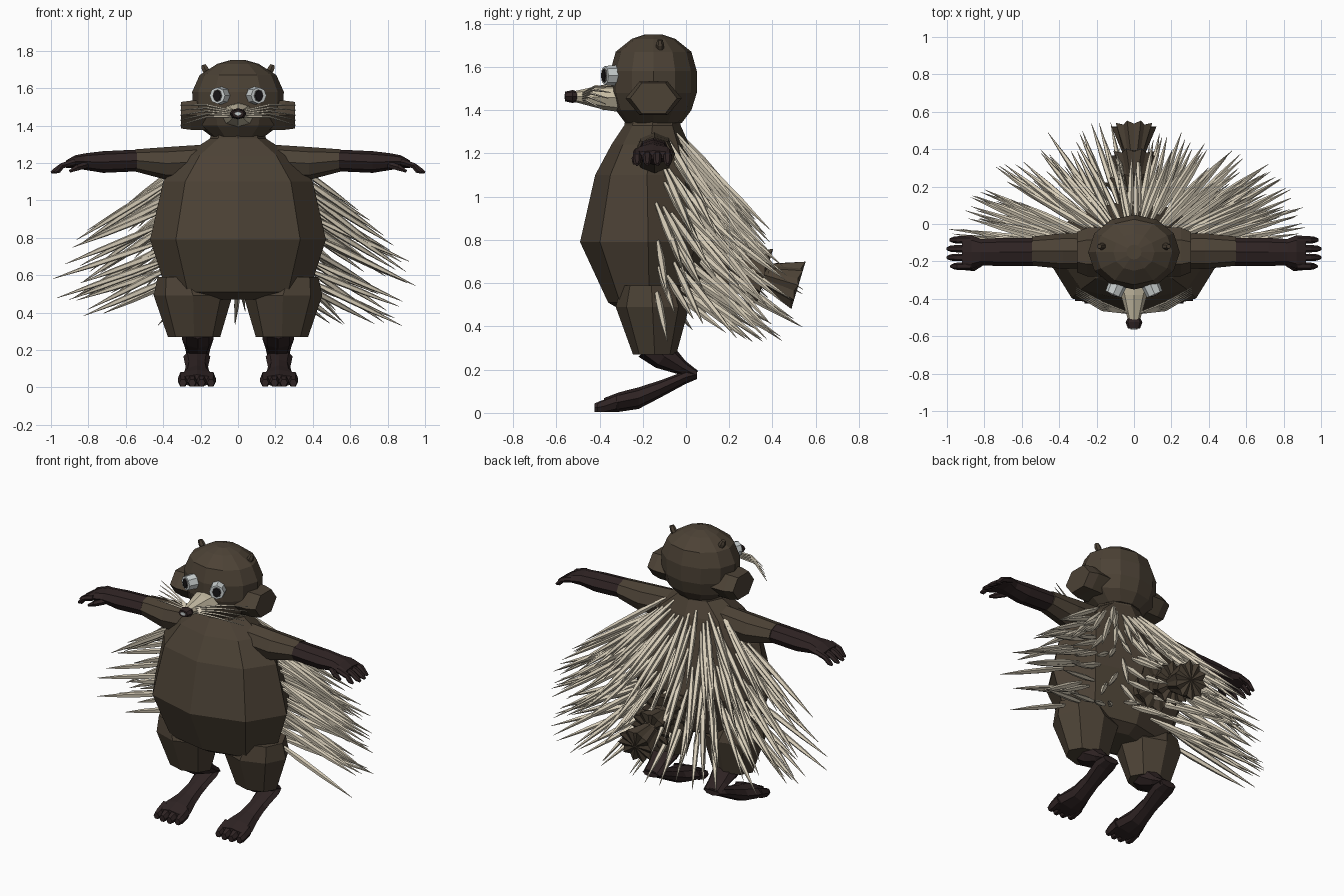
import bpy, bmesh, math, random
from mathutils import Vector

random.seed(4)
cube = bpy.data.objects.get("Cube")
if cube:
    bpy.data.objects.remove(cube, do_unlink=True)


def material(name, rgb):
    mat = bpy.data.materials.new(name)
    mat.use_nodes = True
    mat.diffuse_color = (*rgb, 1)
    mat.node_tree.nodes["Principled BSDF"].inputs["Base Color"].default_value = (*rgb, 1)
    return mat


BROWN = material("fur brown", (0.072, 0.054, 0.036))
DARK = material("dark skin", (0.028, 0.017, 0.017))
QUILL = material("quill cream", (0.68, 0.61, 0.48))
MUZZLE = material("muzzle cream", (0.55, 0.49, 0.36))
WHITE = material("eye white", (0.60, 0.64, 0.64))
GREY = material("iris grey", (0.16, 0.15, 0.15))
BLACK = material("pupil black", (0.008, 0.007, 0.008))
X, Y, Z = Vector((1, 0, 0)), Vector((0, 1, 0)), Vector((0, 0, 1))


def add_loft(bm, stations, sides, ref, axis=None):
    """Skin rings; each station is (centre, radius along ref, radius across)."""
    centres = [Vector(s[0]) for s in stations]
    rings = []
    for i, (_, ra, rb) in enumerate(stations):
        t = axis or (centres[min(i + 1, len(centres) - 1)] - centres[max(i - 1, 0)])
        v = t.cross(ref).normalized()
        u = v.cross(t).normalized()
        ring = []
        for k in range(sides):
            a = math.tau * k / sides
            ring.append(bm.verts.new(centres[i] + u * ra * math.cos(a) + v * rb * math.sin(a)))
        rings.append(ring)
    for a, b in zip(rings, rings[1:]):
        for k in range(sides):
            j = (k + 1) % sides
            bm.faces.new((a[k], a[j], b[j], b[k]))
    bm.faces.new(rings[0])
    bm.faces.new(rings[-1])


def finish(name, bm, mat):
    bmesh.ops.recalc_face_normals(bm, faces=bm.faces)
    mesh = bpy.data.meshes.new(name)
    bm.to_mesh(mesh)
    bm.free()
    mesh.materials.append(mat)
    bpy.context.collection.objects.link(bpy.data.objects.new(name, mesh))


def loft(name, mat, stations, sides=8, ref=X, axis=None):
    bm = bmesh.new()
    add_loft(bm, stations, sides, ref, axis)
    finish(name, bm, mat)


# Torso: height, centre y, half width, half depth
TORSO = [(0.47, -0.17, 0.20, 0.12), (0.51, -0.17, 0.38, 0.19), (0.79, -0.175, 0.47, 0.315),
         (1.10, -0.18, 0.40, 0.24), (1.24, -0.165, 0.29, 0.18), (1.33, -0.155, 0.15, 0.13),
         (1.40, -0.15, 0.13, 0.125)]
loft("torso", BROWN, [((0, y, z), a, b) for z, y, a, b in TORSO], axis=Z)

# Head
HEAD = [(1.34, 0.14, 0.13), (1.40, 0.22, 0.175), (1.48, 0.24, 0.2), (1.58, 0.245, 0.2),
        (1.67, 0.205, 0.175), (1.73, 0.11, 0.1), (1.75, 0.04, 0.04)]
loft("head", BROWN, [((0, -0.15, z), a, b) for z, a, b in HEAD], 12, axis=Z)

# Muzzle and nose
loft("muzzle", MUZZLE, [((0, -0.30, 1.458), 0.095, 0.068), ((0, -0.38, 1.46), 0.07, 0.058),
                        ((0, -0.52, 1.463), 0.03, 0.024)], axis=-Y)
loft("nose", DARK, [((0, -0.495, 1.463), 0.03, 0.022), ((0, -0.525, 1.463), 0.045, 0.03),
                    ((0, -0.56, 1.463), 0.032, 0.022)], axis=-Y)
loft("nose_shine", WHITE, [((0, -0.557, 1.463), 0.02, 0.012),
                           ((0, -0.563, 1.463), 0.018, 0.01)], axis=-Y)


def eye_disc(name, mat, s, near, far, a, b):
    """Disc on the slanted eye line, between two distances from the eye's front."""
    look = Vector((s * 0.4, -0.92, 0)).normalized()
    front = Vector((s * 0.106, -0.365, 1.56))
    loft(name, mat, [(front + look * near, a, b), (front + look * far, a * 0.9, b * 0.9)],
         8, Z.cross(look), look)


for side, s in (("left", 1), ("right", -1)):
    # Face parts
    eye_disc(side + "_eye", WHITE, s, -0.06, 0.012, 0.05, 0.049)
    eye_disc(side + "_iris", GREY, s, 0.006, 0.016, 0.029, 0.036)
    eye_disc(side + "_pupil", BLACK, s, 0.010, 0.019, 0.025, 0.032)
    loft(side + "_cheek", BROWN, [((s * x, -0.15, 1.455), a, b) for x, a, b in
         ((0.15, 0.13, 0.09), (0.25, 0.13, 0.09), (0.305, 0.108, 0.082))], 6, Y, X)
    loft(side + "_ear", BROWN, [((s * 0.15, -0.12, 1.66), 0.018, 0.02),
                                ((s * 0.178, -0.12, 1.705), 0.018, 0.02),
                                ((s * 0.185, -0.12, 1.725), 0.012, 0.014)], 6, Y)
    bm = bmesh.new()
    for i in range(5):
        rise = (i - 2) * 0.01
        add_loft(bm, [((s * 0.035, -0.475, 1.463 + rise * 0.8), 0.006, 0.006),
                      ((s * 0.17, -0.44 + rise, 1.478 + rise * 1.6), 0.006, 0.006),
                      ((s * 0.31, -0.36 + rise, 1.455 + rise * 2.7), 0.002, 0.002)], 4, Z)
    finish(side + "_whiskers", bm, QUILL)

    # Arm and hand
    loft(side + "_upper_arm", BROWN, [((s * x, -0.145, z), a, b) for x, z, a, b in
         ((0.15, 1.21, 0.09, 0.09), (0.38, 1.197, 0.095, 0.088), (0.545, 1.213, 0.078, 0.06))],
         8, Y, X)
    loft(side + "_forearm", DARK, [((s * x, -0.15, z), a, b) for x, z, a, b in
         ((0.54, 1.213, 0.075, 0.058), (0.72, 1.205, 0.075, 0.058), (0.82, 1.207, 0.07, 0.044),
          (0.87, 1.207, 0.09, 0.034), (0.92, 1.193, 0.085, 0.02))], 8, Y, X)
    bm = bmesh.new()
    for i in range(4):
        y, reach = -0.226 + i * 0.047, (0.98, 1.0, 1.0, 0.985)[i]
        add_loft(bm, [((s * 0.87, y, 1.207), 0.019, 0.018), ((s * 0.94, y, 1.185), 0.02, 0.017),
                      ((s * (reach - 0.02), y, 1.158), 0.017, 0.015),
                      ((s * reach, y, 1.148), 0.008, 0.007)], 6, Y)
    add_loft(bm, [((s * 0.81, -0.20, 1.19), 0.02, 0.02), ((s * 0.86, -0.235, 1.175), 0.018, 0.018),
                  ((s * 0.90, -0.24, 1.155), 0.008, 0.008)], 6, Y)
    finish(side + "_fingers", bm, DARK)

    # Leg and foot
    loft(side + "_thigh", BROWN, [((s * x, y, z), a, b) for x, y, z, a, b in
         ((0.235, -0.145, 0.27, 0.14, 0.1), (0.24, -0.155, 0.49, 0.21, 0.17),
          (0.27, -0.16, 0.59, 0.16, 0.14))], axis=Z)
    loft(side + "_shank", DARK, [((s * 0.215, y, z), a, b) for y, z, a, b in
         ((-0.16, 0.32, 0.085, 0.085), (-0.10, 0.26, 0.085, 0.065), (-0.02, 0.21, 0.068, 0.035),
          (0.045, 0.175, 0.06, 0.022))])
    loft(side + "_foot", DARK, [((s * 0.22, y, z), a, b) for y, z, a, b in
         ((0.05, 0.178, 0.055, 0.022), (0.0, 0.165, 0.072, 0.03), (-0.12, 0.11, 0.06, 0.04),
          (-0.22, 0.068, 0.07, 0.05), (-0.31, 0.05, 0.1, 0.045), (-0.38, 0.036, 0.09, 0.032))],
         axis=-Y)
    bm = bmesh.new()
    for i in range(4):
        x, tip = s * (0.145 + i * 0.05), -0.43 + abs(i - 1.5) * 0.012
        add_loft(bm, [((x, -0.32, 0.05), 0.026, 0.036), ((x, tip + 0.03, 0.03), 0.027, 0.03),
                      ((x, tip, 0.024), 0.019, 0.022)], 6, X, -Y)
    finish(side + "_toes", bm, DARK)

# Tail: a core with three jagged flares
TAIL_AXIS = Vector((0, 0.96, -0.29))
TAIL_ROOT = Vector((0, 0.04, 0.735))
loft("tail_core", BROWN, [(TAIL_ROOT, 0.09, 0.09), (TAIL_ROOT + TAIL_AXIS * 0.42, 0.05, 0.05)])
bm = bmesh.new()
for start, length, radius in ((0.06, 0.13, 0.16), (0.20, 0.14, 0.135), (0.35, 0.15, 0.12)):
    v = TAIL_AXIS.cross(X).normalized()
    neck, rim = [], []
    for k in range(20):
        a = math.tau * k / 20
        out = X * math.cos(a) + v * math.sin(a)
        point = k % 2 == 0
        neck.append(bm.verts.new(TAIL_ROOT + TAIL_AXIS * start + out * 0.06))
        rim.append(bm.verts.new(TAIL_ROOT + TAIL_AXIS * (start + length * (1 if point else 0.92))
                                + out * radius * (1 if point else 0.8)))
    hub = bm.verts.new(TAIL_ROOT + TAIL_AXIS * (start + length))
    for k in range(20):
        j = (k + 1) % 20
        bm.faces.new((neck[k], neck[j], rim[j], rim[k]))
        bm.faces.new((rim[k], rim[j], hub))
    bm.faces.new(neck)
finish("tail_flares", bm, BROWN)


def torso_at(z):
    for low, high in zip(TORSO, TORSO[1:]):
        if z <= high[0]:
            f = (z - low[0]) / (high[0] - low[0])
            return [p + (q - p) * f for p, q in zip(low[1:], high[1:])]


# Quills: rows round the back, swept outward and down
bm = bmesh.new()
ROWS, COLUMNS = 8, 16
for row in range(ROWS):
    base_z = 0.61 + row * 0.092
    edge = 9 + max(0, base_z - 1.0) * 75
    for col in range(COLUMNS):
        f = (col + 0.5 * (row % 2) + random.uniform(-0.35, 0.35)) / (COLUMNS - 0.5)
        angle = math.radians(edge + (180 - 2 * edge) * min(max(f, 0), 1))
        z = base_z + random.uniform(-0.04, 0.04)
        cy, a, b = torso_at(z)
        c, s = math.cos(angle), math.sin(angle)
        root = Vector((c * a * 0.92, cy + s * b * 0.92, z))
        way = Vector((c * 1.15, 0.1 + s * 0.62, -0.42 - 0.1 * s - 0.04 * row))
        way += Vector([random.uniform(-0.12, 0.12) for _ in range(3)])
        way.normalize()
        # side quills are longest, and all stay within the arm span and above the knees
        length = random.uniform(0.45, 0.56) + 0.08 * abs(c)
        length = min(length, (0.99 - abs(root.x)) / max(abs(way.x), 0.01),
                     (root.z - 0.33) / max(-way.z, 0.01))
        add_loft(bm, [(root, 0.009, 0.009), (root + way * length * 0.3, 0.018, 0.018),
                      (root + way * length * 0.65, 0.014, 0.014),
                      (root + way * length, 0.001, 0.001)], 5, X if abs(c) < 0.7 else Y)
finish("quills", bm, QUILL)
